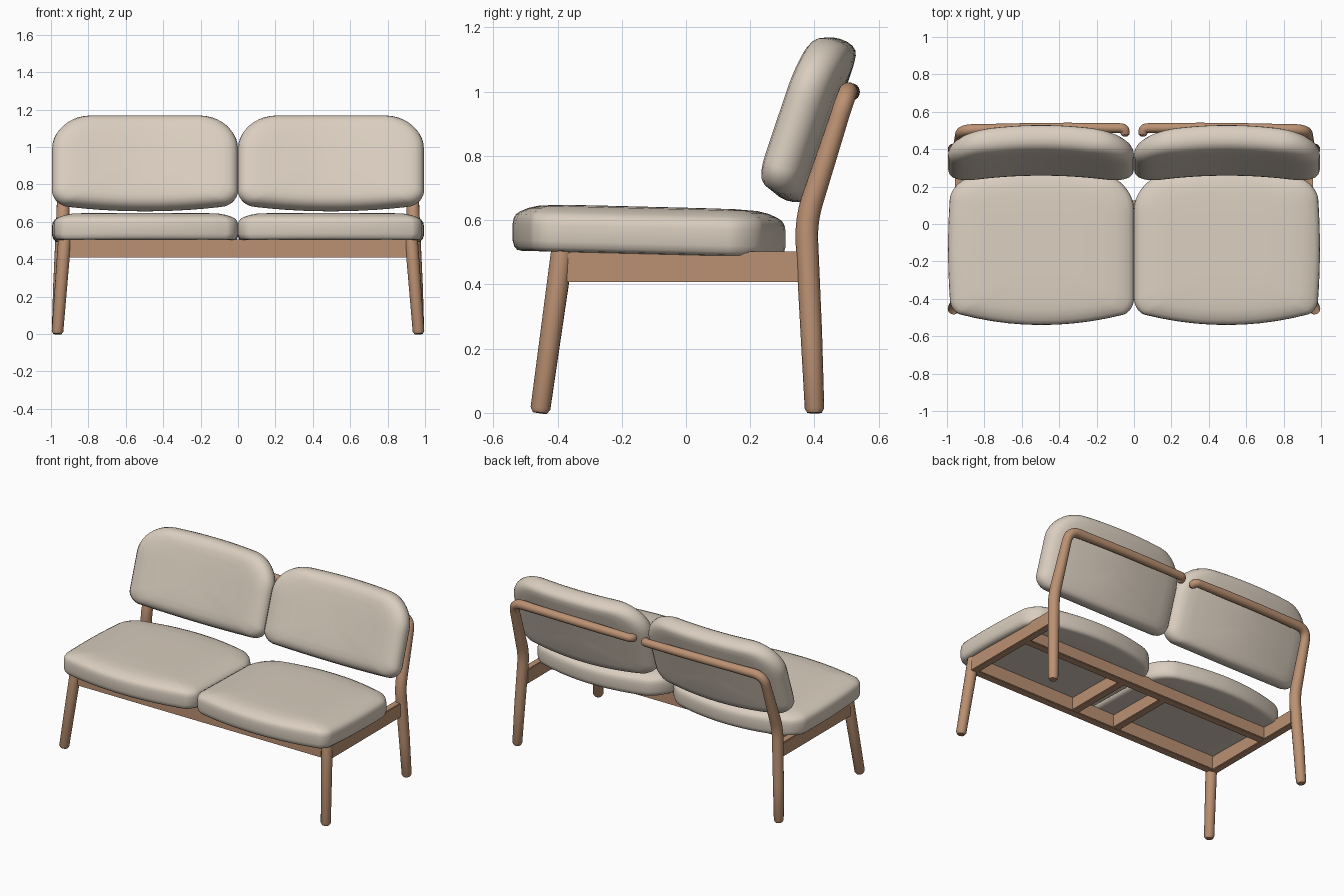
import bpy, bmesh, math
from mathutils import Vector, Matrix

if "Cube" in bpy.data.objects:
    bpy.data.objects.remove(bpy.data.objects["Cube"])


def material(name, rgb):
    m = bpy.data.materials.new(name)
    m.diffuse_color = (*rgb, 1)
    m.use_nodes = True
    m.node_tree.nodes["Principled BSDF"].inputs["Base Color"].default_value = m.diffuse_color
    return m


FABRIC = material("beige fabric", (0.70, 0.615, 0.52))
WOOD = material("light wood", (0.50, 0.285, 0.17))


def finish(name, mesh, mat, angle=40):
    ob = bpy.data.objects.new(name, mesh)
    bpy.context.collection.objects.link(ob)
    mesh.materials.clear()
    mesh.materials.append(mat)
    bpy.ops.object.select_all(action='DESELECT')
    ob.select_set(True)
    bpy.context.view_layer.objects.active = ob
    bpy.ops.object.shade_smooth_by_angle(angle=math.radians(angle))
    return ob


def outline(hx, hy, radii, arc=10, side=10):
    """Rounded rectangle; radii (rx, ry) for corners ++, -+, --, +-."""
    pts = []
    for k, (sx, sy) in enumerate([(1, 1), (-1, 1), (-1, -1), (1, -1)]):
        rx, ry = radii[k]
        cx, cy = sx * (hx - rx), sy * (hy - ry)
        for i in range(arc + 1):
            a = math.pi / 2 * (k + i / arc)
            pts.append((cx + rx * math.cos(a), cy + ry * math.sin(a)))
    full = []
    for i, p in enumerate(pts):
        full.append(p)
        if i % (arc + 1) == arc:
            q = pts[(i + 1) % len(pts)]
            full += [(p[0] + (q[0] - p[0]) * t / side, p[1] + (q[1] - p[1]) * t / side)
                     for t in range(1, side)]
    return full


def cushion(name, hx, hy, radii, profile, warp):
    """Rings of the outline, scaled by the profile (scale, height), then warped into place."""
    bm = bmesh.new()
    loop = outline(hx, hy, radii)
    n = len(loop)
    rings = [[bm.verts.new(warp(x * s, y * s, w)) for x, y in loop] for s, w in profile]
    for a, b in zip(rings, rings[1:]):
        for i in range(n):
            j = (i + 1) % n
            bm.faces.new((a[i], a[j], b[j], b[i]))
    for ring, w in ((rings[0], profile[0][1]), (rings[-1], profile[-1][1])):
        pole = bm.verts.new(warp(0, 0, w))
        for i in range(n):
            bm.faces.new((ring[i], ring[(i + 1) % n], pole))
    bmesh.ops.recalc_face_normals(bm, faces=bm.faces)
    mesh = bpy.data.meshes.new(name)
    bm.to_mesh(mesh)
    bm.free()
    return finish(name, mesh, FABRIC)


def tube(name, points, radius):
    """Round bar through (x, y, z, thickness factor, corner rounding) points."""
    path = []
    for i, (x, y, z, f, r) in enumerate(points):
        p = Vector((x, y, z))
        if r == 0:
            path.append((p, f))
            continue
        a = p + (Vector(points[i - 1][:3]) - p).normalized() * r
        b = p + (Vector(points[i + 1][:3]) - p).normalized() * r
        for k in range(9):
            t = k / 8
            path.append((a * (1 - t) ** 2 + p * 2 * t * (1 - t) + b * t * t, f))
    cu = bpy.data.curves.new(name, 'CURVE')
    cu.dimensions = '3D'
    cu.bevel_depth = radius
    cu.bevel_resolution = 6
    cu.use_fill_caps = True
    sp = cu.splines.new('POLY')
    sp.points.add(len(path) - 1)
    for q, (p, f) in zip(sp.points, path):
        q.co = (*p, 1)
        q.radius = f
    tmp = bpy.data.objects.new(name + "_path", cu)
    bpy.context.collection.objects.link(tmp)
    dg = bpy.context.evaluated_depsgraph_get()
    mesh = bpy.data.meshes.new_from_object(tmp.evaluated_get(dg))
    bpy.data.objects.remove(tmp)
    return finish(name, mesh, WOOD, 35)


def beam(name, lo, hi):
    bm = bmesh.new()
    bmesh.ops.create_cube(bm, size=1)
    for v in bm.verts:
        v.co = [l + (h - l) * (c + 0.5) for l, h, c in zip(lo, hi, v.co)]
    bmesh.ops.bevel(bm, geom=bm.edges[:], offset=0.004, segments=2, affect='EDGES')
    mesh = bpy.data.meshes.new(name)
    bm.to_mesh(mesh)
    bm.free()
    return finish(name, mesh, WOOD, 30)


HX = 0.497
SEAT_HY, BACK_HY = 0.34, 0.245
TILT = Matrix.Rotation(math.radians(-18.5), 3, 'X')

SEAT_PROFILE = [(0.5, 0.503), (0.93, 0.503), (0.965, 0.506), (0.987, 0.516), (1, 0.535),
                (1, 0.585), (0.993, 0.603), (0.975, 0.616), (0.94, 0.626), (0.88, 0.637),
                (0.8, 0.645), (0.65, 0.649), (0.4, 0.650), (0.15, 0.650)]
BACK_PROFILE = [(0.3, -0.073), (0.6, -0.073), (0.75, -0.07), (0.84, -0.064), (0.91, -0.053),
                (0.96, -0.037), (0.99, -0.015), (1, 0.008), (0.993, 0.03), (0.97, 0.049),
                (0.93, 0.062), (0.87, 0.069), (0.75, 0.072), (0.3, 0.072)]

for s, label in ((-1, "left"), (1, "right")):
    # Seat cushion: bowed front and back edges, slight slope to the rear
    def seat_warp(u, v, w, s=s):
        bow = (v / SEAT_HY) * (0.10 if v > 0 else 0.07) * (1 - (u / HX) ** 2)
        y = -0.13 + v + bow
        x = HX + u * (1 - 0.03 * (v / SEAT_HY) ** 2 * (u > 0))
        return (s * x, y, w - 0.025 * (y + 0.45))

    cushion(f"seat_cushion_{label}", HX, SEAT_HY,
            [(0.08, 0.08), (0.13, 0.13), (0.06, 0.07), (0.05, 0.06)], SEAT_PROFILE, seat_warp)

    # Back cushion: leaning back, ends curved forward
    def back_warp(u, v, w, s=s):
        bow = (v / BACK_HY) * 0.02 * (1 - (u / HX) ** 2)
        p = TILT @ Vector((u, w - 0.052 * (u / HX) ** 2, v + bow))
        return (s * (HX + p.x), 0.39 + p.y, 0.915 + p.z)

    cushion(f"back_cushion_{label}", HX, BACK_HY,
            [(0.2, 0.18), (0.2, 0.18), (0.08, 0.07), (0.08, 0.07)], BACK_PROFILE, back_warp)

    # Splayed front leg with chamfered foot
    tube(f"front_leg_{label}", [(s * 0.966, -0.455, 0.0, 0.7, 0), (s * 0.965, -0.453, 0.014, 0.97, 0),
                                (s * 0.927, -0.385, 0.503, 1.1, 0)], 0.032)

    # Rear leg continuing up into the back rail, ending in a small curl
    tube(f"rear_leg_and_back_rail_{label}",
         [(s * 0.966, 0.40, 0.0, 0.7, 0), (s * 0.965, 0.40, 0.014, 0.95, 0),
          (s * 0.955, 0.39, 0.25, 1.05, 0),
          (s * 0.937, 0.373, 0.60, 1.1, 0.07), (s * 0.925, 0.503, 1.0, 0.92, 0.075),
          (s * 0.50, 0.515, 1.0, 0.85, 0.2), (s * 0.045, 0.513, 0.997, 0.8, 0.03),
          (s * 0.05, 0.472, 0.985, 0.5, 0)], 0.032)

    # Side rail and inner cross bar
    x = s * 0.932
    beam(f"side_rail_{label}", (x - 0.024, -0.385, 0.407), (x + 0.024, 0.375, 0.502))
    x = s * 0.16
    beam(f"cross_bar_{label}", (x - 0.025, -0.37, 0.412), (x + 0.025, 0.10, 0.500))

# Long rails under the seat
beam("front_rail", (-0.93, -0.405, 0.410), (0.93, -0.352, 0.506))
beam("rear_rail", (-0.925, 0.07, 0.410), (0.925, 0.125, 0.500))
